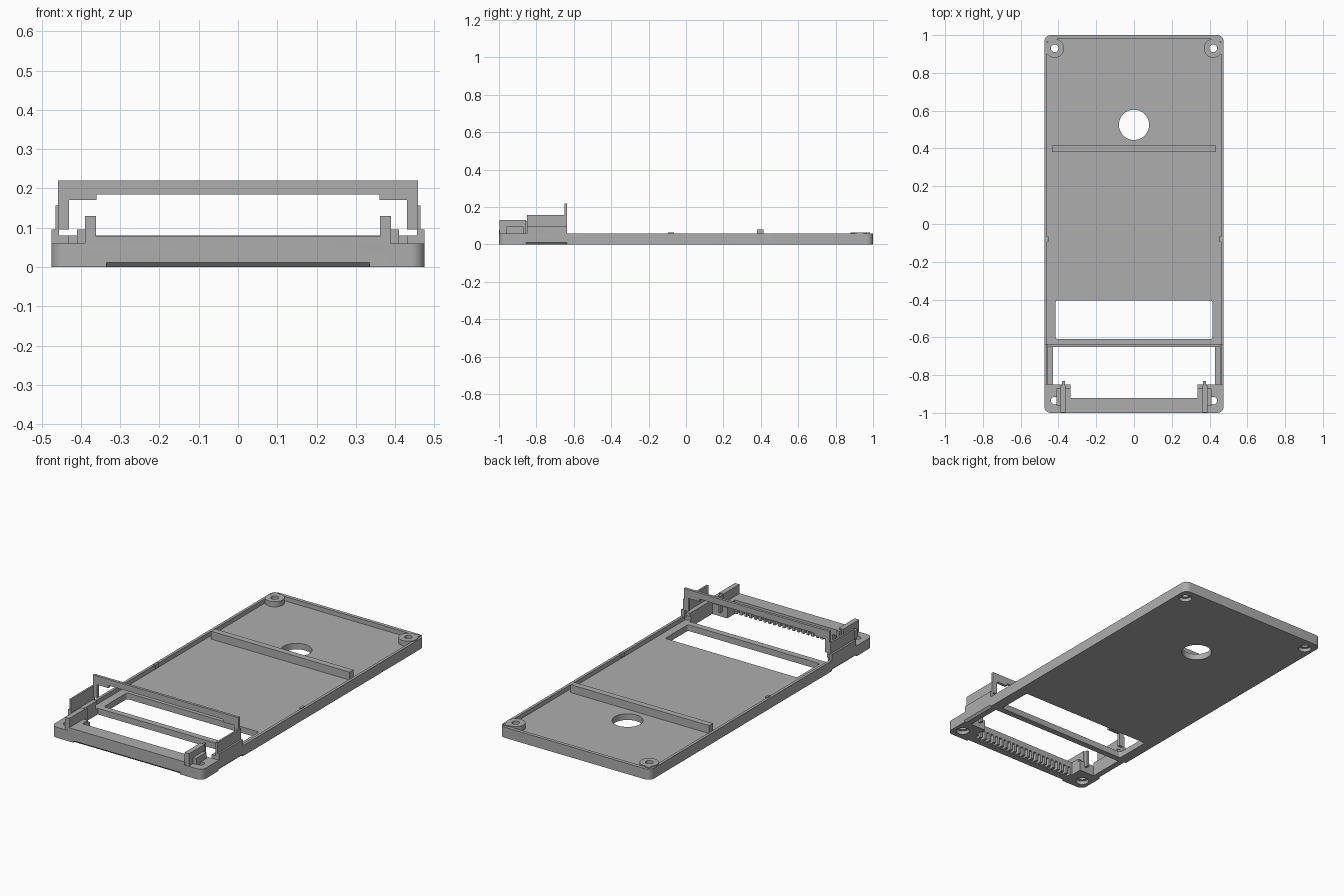
import bpy, bmesh, math
from mathutils import Matrix

old = bpy.data.objects.get("Cube")
if old:
    bpy.data.objects.remove(old, do_unlink=True)

grey = bpy.data.materials.new("plain_grey")
grey.use_nodes = True
colour = (0.42, 0.42, 0.42, 1)
grey.diffuse_color = colour
grey.node_tree.nodes["Principled BSDF"].inputs["Base Color"].default_value = colour


def finish(name, bm):
    bmesh.ops.recalc_face_normals(bm, faces=bm.faces)
    me = bpy.data.meshes.new(name)
    bm.to_mesh(me)
    bm.free()
    me.materials.append(grey)
    ob = bpy.data.objects.new(name, me)
    bpy.context.collection.objects.link(ob)
    return ob


def add_box(bm, x0, x1, y0, y1, z0, z1):
    m = Matrix.Translation(((x0 + x1) / 2, (y0 + y1) / 2, (z0 + z1) / 2))
    m = m @ Matrix.Diagonal((abs(x1 - x0), y1 - y0, z1 - z0, 1))
    bmesh.ops.create_cube(bm, size=1, matrix=m)


def box(name, *dims):
    bm = bmesh.new()
    add_box(bm, *dims)
    return finish(name, bm)


def pair(name, x0, x1, *rest):
    box("left_" + name, x0, x1, *rest)
    box("right_" + name, -x1, -x0, *rest)


def rounded(name, x0, x1, y0, y1, z0, z1, r, steps=8):
    """Upright slab with rounded corners."""
    bm = bmesh.new()
    corners = [(x1 - r, y1 - r), (x0 + r, y1 - r), (x0 + r, y0 + r), (x1 - r, y0 + r)]
    pts = []
    for q, (cx, cy) in enumerate(corners):
        for i in range(steps + 1):
            a = (q + i / steps) * math.pi / 2
            pts.append(bm.verts.new((cx + r * math.cos(a), cy + r * math.sin(a), z0)))
    face = bm.faces.new(pts)
    new = bmesh.ops.extrude_face_region(bm, geom=[face])["geom"]
    bmesh.ops.translate(bm, vec=(0, 0, z1 - z0),
                        verts=[v for v in new if isinstance(v, bmesh.types.BMVert)])
    return finish(name, bm)


def cylinder(name, x, y, z0, z1, r, sides=40):
    bm = bmesh.new()
    bmesh.ops.create_cone(bm, cap_ends=True, segments=sides, radius1=r, radius2=r,
                          depth=z1 - z0, matrix=Matrix.Translation((x, y, (z0 + z1) / 2)))
    return finish(name, bm)


def cut(target, cutters):
    for c in cutters:
        c.hide_render = True
        mod = target.modifiers.new("cut", 'BOOLEAN')
        mod.operation = 'DIFFERENCE'
        mod.solver = 'EXACT'
        mod.object = c
        bpy.context.view_layer.objects.active = target
        bpy.ops.object.modifier_apply(modifier=mod.name)
        bpy.data.objects.remove(c, do_unlink=True)


def smooth(ob):
    bpy.ops.object.select_all(action='DESELECT')
    ob.select_set(True)
    bpy.context.view_layer.objects.active = ob
    bpy.ops.object.shade_smooth_by_angle(angle=math.radians(30))


# Tray body with its pocket, windows and camera hole
FLOOR, RIM = 0.035, 0.06
tray = rounded("tray", -0.475, 0.475, -1, 1, 0, RIM, 0.035)
cutters = [
    rounded("pocket", -0.46, 0.46, -0.66, 0.98, FLOOR, 0.2, 0.02),
    rounded("window", -0.415, 0.415, -0.61, -0.405, -0.1, 0.2, 0.012),
    box("opening", -0.43, 0.43, -0.85, -0.645, -0.1, 0.2),
    box("notch", -0.335, 0.335, -0.92, -0.84, -0.1, 0.2),
    cylinder("round_hole", 0, 0.525, -0.1, 0.2, 0.08, 64),
]

# Comb of slots on the inner side of the front strip
comb = bmesh.new()
for i in range(22):
    x = -0.315 + i * 0.03
    add_box(comb, x - 0.008, x + 0.008, -0.95, -0.91, -0.05, 0.045)
cutters.append(finish("comb", comb))


# Chamfers under the front and side edges
def chamfer(length, matrix):
    bm = bmesh.new()
    m = matrix @ Matrix.Rotation(math.pi / 4, 4, 'X') @ Matrix.Diagonal((length, 0.016, 0.016, 1))
    bmesh.ops.create_cube(bm, size=1, matrix=m)
    return finish("chamfer", bm)


cutters.append(chamfer(0.67, Matrix.Translation((0, -1, 0))))
for s in (-1, 1):
    turn = Matrix.Rotation(math.pi / 2, 4, 'Z')
    cutters.append(chamfer(0.22, Matrix.Translation((s * 0.475, -0.745, 0)) @ turn))
    # Screw holes with wider recesses below
    for y in (-0.935, 0.93):
        cutters.append(cylinder("screw_hole", s * 0.42, y, -0.1, 0.2, 0.02))
        cutters.append(cylinder("recess", s * 0.42, y, -0.1, 0.02, 0.035))
cut(tray, cutters)
smooth(tray)

# Rear screw bosses
for s, side in ((1, "left"), (-1, "right")):
    boss = cylinder(side + "_screw_boss", s * 0.42, 0.93, FLOOR - 0.005, 0.065, 0.05)
    cut(boss, [cylinder("bore", s * 0.42, 0.93, 0, 0.2, 0.02)])
    smooth(boss)

# Cross rib and raised front strip
box("cross_rib", -0.435, 0.435, 0.38, 0.415, FLOOR - 0.005, 0.08)
box("front_strip", -0.365, 0.365, -1, -0.92, RIM, 0.078)

# Small snap bumps on the side walls
pair("snap_bump", 0.452, 0.465, -0.095, -0.065, 0.045, 0.065)
pair("rear_bump", 0.43, 0.46, 0.965, 0.985, 0.045, 0.065)

# Clip posts beside the front strip
pair("clip_post", 0.362, 0.39, -0.998, -0.855, RIM - 0.01, 0.13)
pair("clip_step", 0.39, 0.41, -0.96, -0.87, RIM - 0.01, 0.095)
pair("clip_tongue", 0.366, 0.38, -0.86, -0.83, 0.03, 0.125)
pair("clip_inner_foot", 0.335, 0.364, -0.955, -0.87, 0.03, 0.078)

# Side cheeks and rails
pair("side_cheek", 0.455, 0.465, -0.85, -0.635, RIM - 0.01, 0.157)
pair("cheek_ledge", 0.464, 0.475, -0.85, -0.635, RIM, 0.095)
pair("side_rail", 0.43, 0.456, -0.85, -0.65, RIM, 0.08)

# Bridge over the opening
box("bridge_beam", -0.458, 0.458, -0.65, -0.635, 0.185, 0.22)
pair("bridge_shoulder", 0.36, 0.458, -0.65, -0.635, 0.17, 0.186)
pair("bridge_leg", 0.43, 0.458, -0.65, -0.635, 0.095, 0.171)
